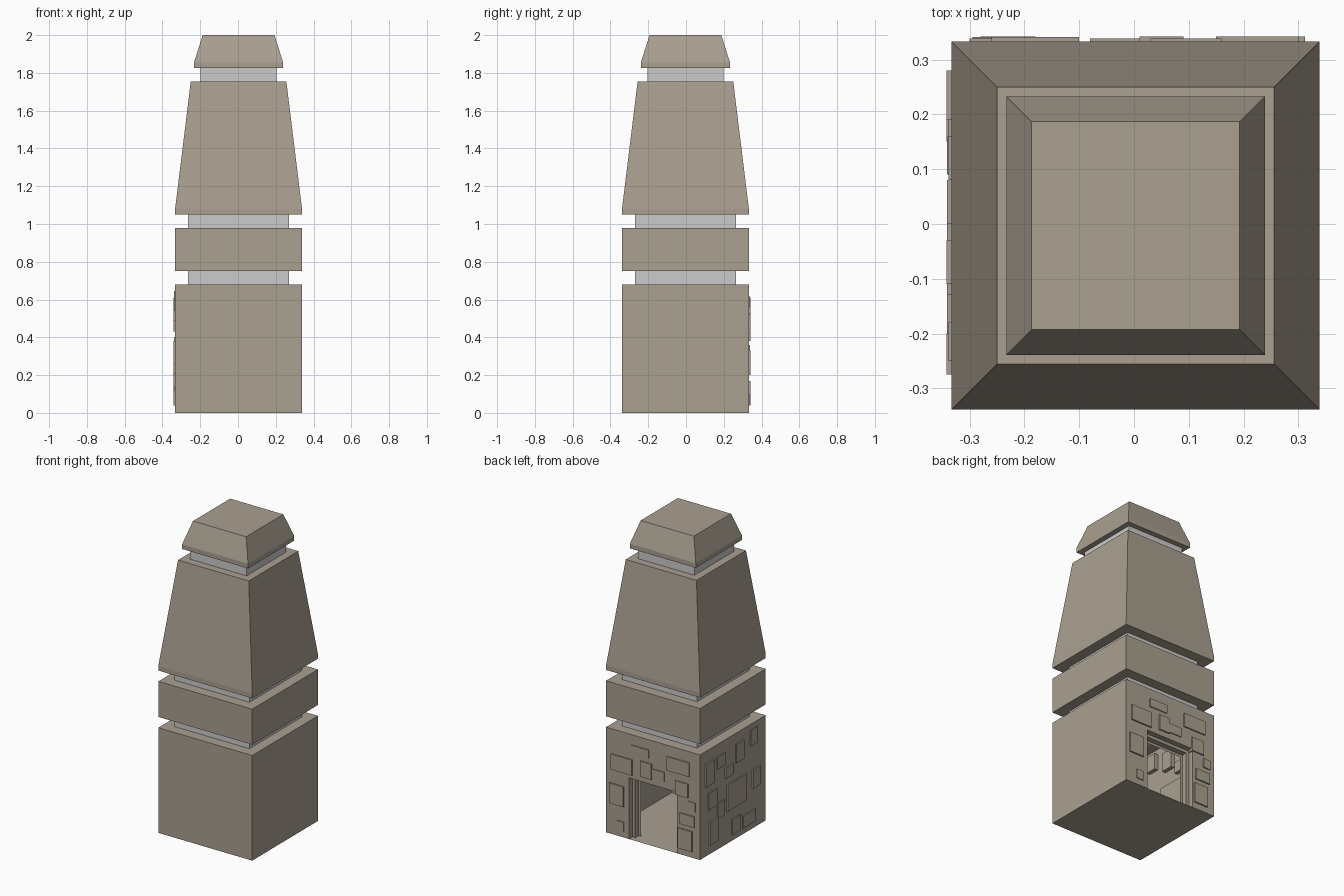
import bpy, bmesh

if "Cube" in bpy.data.objects:
    bpy.data.objects.remove(bpy.data.objects["Cube"])

CX, CY = 0.003, -0.003      # centre of the tower body
H = 0.336                   # half width of the body

stone_mat = bpy.data.materials.new("stone")
stone_mat.diffuse_color = (0.40, 0.35, 0.28, 1)
stone_mat.use_nodes = True
stone_mat.node_tree.nodes["Principled BSDF"].inputs["Base Color"].default_value = stone_mat.diffuse_color


def finish(bm, name, mat=None):
    bmesh.ops.recalc_face_normals(bm, faces=bm.faces)
    me = bpy.data.meshes.new(name)
    bm.to_mesh(me)
    bm.free()
    ob = bpy.data.objects.new(name, me)
    bpy.context.collection.objects.link(ob)
    if mat:
        me.materials.append(mat)
    return ob


def square_stack(name, sections, mat=None):
    """Closed square solid lofted through (z, half width) sections."""
    bm = bmesh.new()
    rings = [[bm.verts.new((CX + sx * h, CY + sy * h, z))
              for sx, sy in ((-1, -1), (1, -1), (1, 1), (-1, 1))]
             for z, h in sections]
    for a, b in zip(rings, rings[1:]):
        for i in range(4):
            j = (i + 1) % 4
            bm.faces.new((a[i], a[j], b[j], b[i]))
    bm.faces.new(rings[0])
    bm.faces.new(rings[-1])
    return finish(bm, name, mat)


# Upper tower: stone blocks separated by grey collars
square_stack("middle_band", [(0.75, H), (0.98, H)], stone_mat)
square_stack("tapered_shaft", [(1.05, H), (1.08, H), (1.755, 0.253)], stone_mat)
square_stack("cap", [(1.825, 0.236), (1.855, 0.236), (2.0, 0.19)], stone_mat)
square_stack("lower_collar", [(0.68, 0.268), (0.75, 0.268)])
square_stack("upper_collar", [(0.98, 0.268), (1.05, 0.268)])
square_stack("cap_collar", [(1.755, 0.202), (1.825, 0.202)])

# Hollow base: thin walls, with a doorway in the back wall
TOP = 0.68
bm = bmesh.new()
low, high = [[bm.verts.new((CX + sx * H, CY + sy * H, z))
              for sx, sy in ((-1, 1), (-1, -1), (1, -1), (1, 1))]
             for z in (0, TOP)]
for i in range(3):
    bm.faces.new((low[i], low[i + 1], high[i + 1], high[i]))
bm.faces.new(high)

# Stepped door surround: (half width, height, depth behind the wall)
steps = [(0.172, 0.395, 0), (0.172, 0.395, 0.035), (0.152, 0.375, 0.035),
         (0.152, 0.375, 0.07), (0.135, 0.358, 0.07)]
arches = [[bm.verts.new((CX + x, CY + H - d, z))
           for x, z in ((w, 0), (w, h), (-w, h), (-w, 0))]
          for w, h, d in steps]
for a, b in zip(arches, arches[1:]):
    for i in range(3):
        bm.faces.new((a[i], a[i + 1], b[i + 1], b[i]))
d = arches[0]
bm.faces.new((low[3], high[3], d[1], d[0]))
bm.faces.new((high[3], high[0], d[2], d[1]))
bm.faces.new((high[0], low[0], d[3], d[2]))
finish(bm, "base_walls", stone_mat)

bm = bmesh.new()
bm.faces.new([bm.verts.new((CX + sx * H, CY + sy * H, 0))
              for sx, sy in ((-1, -1), (-1, 1), (1, 1), (1, -1))])
finish(bm, "base_floor", stone_mat)

# Raised wall stones: (start, end, bottom, top) along each wall
back_stones = [
    (0.15, 0.30, 0.42, 0.52), (0.03, 0.16, 0.56, 0.615),
    (-0.26, -0.10, 0.52, 0.61), (0.01, 0.09, 0.43, 0.53),
    (-0.08, 0.01, 0.44, 0.50), (-0.25, -0.16, 0.38, 0.47),
    (0.21, 0.312, 0.20, 0.33), (0.21, 0.26, 0.04, 0.10),
    (-0.295, -0.19, 0.20, 0.27), (-0.28, -0.18, 0.04, 0.17),
    (-0.30, -0.25, 0.30, 0.36)]
left_stones = [
    (0.19, 0.28, 0.45, 0.60), (0.08, 0.16, 0.52, 0.60),
    (0.00, 0.08, 0.43, 0.50), (-0.11, -0.03, 0.49, 0.61),
    (-0.25, -0.18, 0.54, 0.645), (-0.13, 0.06, 0.21, 0.38),
    (-0.275, -0.20, 0.26, 0.38), (0.16, 0.25, 0.29, 0.40),
    (0.09, 0.16, 0.20, 0.30), (0.15, 0.24, 0.06, 0.21),
    (-0.08, 0.01, 0.04, 0.14), (-0.23, -0.10, 0.04, 0.12)]


def wall_stones(name, stones, place):
    bm = bmesh.new()
    for n, (a, b, z0, z1) in enumerate(stones):
        out = (0.009, 0.006, 0.008)[n % 3]
        cube = bmesh.ops.create_cube(bm, size=1)["verts"]
        for v in cube:
            along = a if v.co.x < 0 else b
            depth = out if v.co.y > 0 else -0.025
            z = z0 if v.co.z < 0 else z1
            v.co = place(along, depth, z)
    finish(bm, name, stone_mat)


wall_stones("back_wall_stones", back_stones, lambda a, o, z: (a, CY + H + o, z))
wall_stones("left_wall_stones", left_stones, lambda a, o, z: (CX - H - o, a, z))
